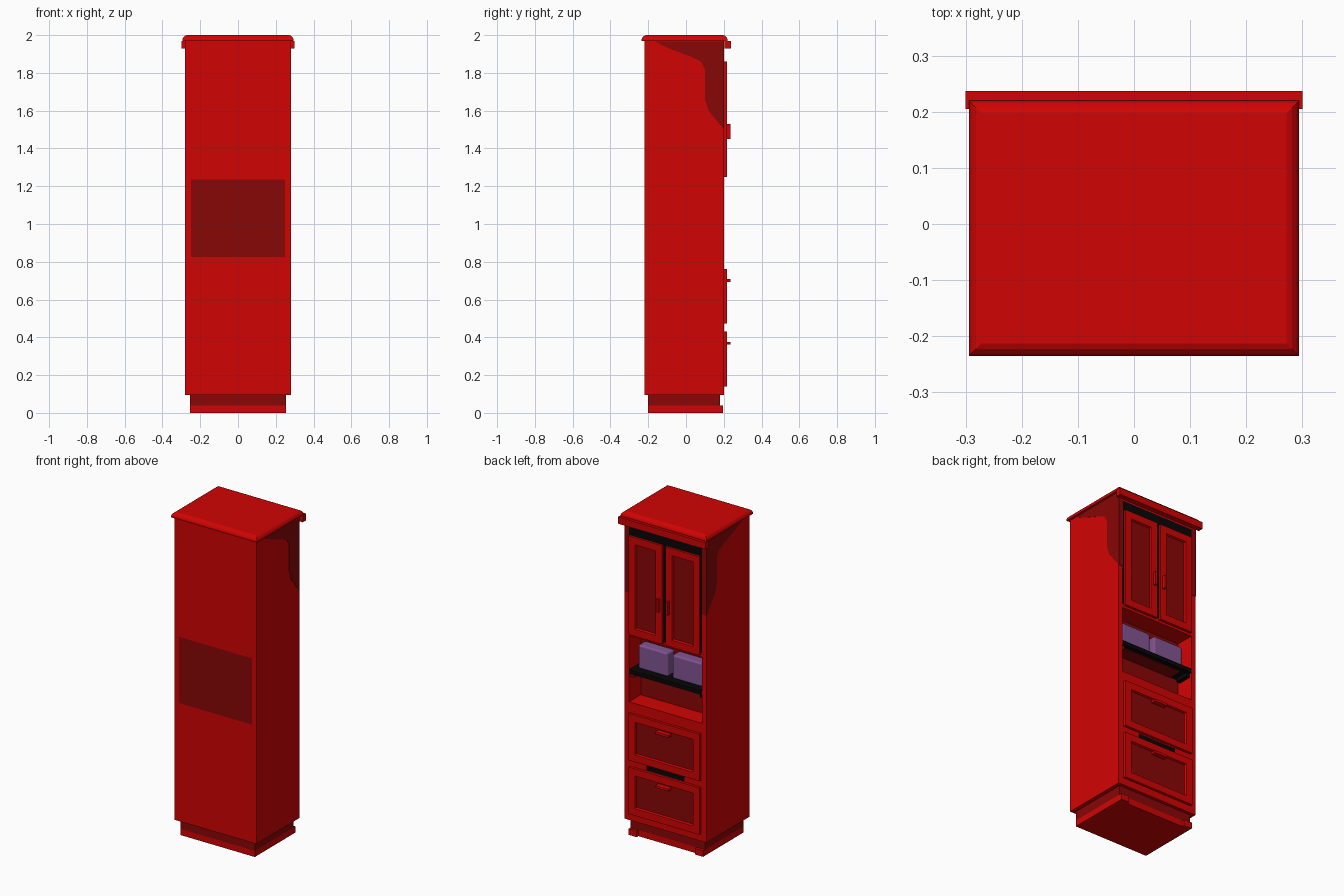
import bpy, bmesh
from mathutils import Vector

if "Cube" in bpy.data.objects:
    bpy.data.objects.remove(bpy.data.objects["Cube"], do_unlink=True)


def material(name, rgb):
    m = bpy.data.materials.new(name)
    m.use_nodes = True
    m.diffuse_color = (*rgb, 1)
    m.node_tree.nodes["Principled BSDF"].inputs["Base Color"].default_value = (*rgb, 1)
    return m


RED = material("red paint", (0.64, 0.001, 0.001))
DARK = material("dark red paint", (0.25, 0.002, 0.002))
BLACK = material("black", (0.002, 0.002, 0.002))
PURPLE = material("purple fabric", (0.22, 0.09, 0.29))


def finish(bm, name, *mats):
    mesh = bpy.data.meshes.new(name)
    bm.to_mesh(mesh)
    bm.free()
    for mat in mats:
        mesh.materials.append(mat)
    ob = bpy.data.objects.new(name, mesh)
    bpy.context.collection.objects.link(ob)
    return ob


def box_mesh(x, y, z):
    """Box from three (low, high) ranges."""
    bm = bmesh.new()
    bmesh.ops.create_cube(bm, size=1)
    for v in bm.verts:
        v.co = Vector([(r[0] + r[1]) / 2 + c * (r[1] - r[0])
                       for r, c in zip((x, y, z), v.co)])
    return bm


def box(name, x, y, z, mat=RED):
    return finish(box_mesh(x, y, z), name, mat)


def framed_panel(name, x, z):
    """Front with a raised border round a sunken darker panel."""
    bm = box_mesh(x, (0.2, 0.216), z)
    bm.normal_update()
    front = max(bm.faces, key=lambda f: f.normal.y)
    bmesh.ops.inset_region(bm, faces=[front], thickness=0.062)
    bmesh.ops.inset_region(bm, faces=[front], thickness=0.007, depth=-0.011)
    front.material_index = 1
    return finish(bm, name, RED, DARK)


def side_plate(name, x, outline, mat):
    """Thin plate on a side wall from a (y, z) outline."""
    bm = bmesh.new()
    face = bm.faces.new([bm.verts.new((x[0], y, z)) for y, z in outline])
    moved = bmesh.ops.extrude_face_region(bm, geom=[face])["geom"]
    bmesh.ops.translate(bm, vec=(x[1] - x[0], 0, 0),
                        verts=[g for g in moved if isinstance(g, bmesh.types.BMVert)])
    bmesh.ops.recalc_face_normals(bm, faces=bm.faces)
    return finish(bm, name, mat)


def span(side, a, b):
    """Range a..b on the given side of the centre."""
    return tuple(sorted((side * a, side * b)))


SIDES = ((1, "left"), (-1, "right"))
FULL = (-0.28, 0.28)
DEPTH = (-0.22, 0.2)
OPENING = (-0.25, 0.25)

# Carcass around the open niche
box("lower_carcass", FULL, DEPTH, (0.095, 0.825))
box("upper_carcass", FULL, DEPTH, (1.235, 1.97))
box("niche_back", OPENING, (-0.22, 0.085), (0.825, 1.235), DARK)

# Darker painted area on the upper sides, running round to the front
PATCH = [(-0.165, 1.966), (-0.08, 1.925), (0.02, 1.888), (0.08, 1.86), (0.1, 1.82),
         (0.1, 1.66), (0.12, 1.6), (0.16, 1.55), (0.201, 1.5), (0.201, 1.966)]
for side, word in SIDES:
    box(word + "_niche_wall", span(side, 0.25, 0.28), DEPTH, (0.825, 1.235))
    side_plate(word + "_side_patch", (side * 0.279, side * 0.2815), PATCH, DARK)
    box(word + "_stile_patch", span(side, 0.25, 0.28), (0.198, 0.2015), (1.5, 1.925), DARK)

# Plinth with a dark recess band, and front feet
box("plinth", (-0.255, 0.255), (-0.2, 0.18), (0, 0.038))
box("plinth_band", (-0.255, 0.255), (-0.2, 0.18), (0.038, 0.095), DARK)
for side, word in SIDES:
    box(word + "_foot", span(side, 0.2, 0.255), (0.18, 0.197), (0, 0.038))

# Top board with rounded upper edges, and the crown strip
bm = box_mesh((-0.294, 0.294), (-0.235, 0.22), (1.968, 2.0))
top_edges = [e for e in bm.edges if all(v.co.z > 1.99 for v in e.verts)]
bmesh.ops.bevel(bm, geom=top_edges, offset=0.022, segments=3, affect="EDGES", profile=0.4)
finish(bm, "top_board", RED)
box("crown_strip", (-0.3, 0.3), (0.205, 0.237), (1.928, 1.97))

# Dark gaps behind the doors and between the drawers
box("door_gap", OPENING, (0.198, 0.202), (1.26, 1.92), BLACK)
box("drawer_gap", (-0.13, 0.13), (0.198, 0.202), (0.435, 0.465), BLACK)

# Doors with upright handles
for side, word in SIDES:
    framed_panel(word + "_door", span(side, 0.012, 0.242), (1.25, 1.86))
    box(word + "_door_handle", span(side, 0.026, 0.04), (0.212, 0.236), (1.45, 1.53))

# Drawers with level handles
for word, z in (("lower", 0.14), ("upper", 0.472)):
    framed_panel(word + "_drawer", (-0.243, 0.243), (z, z + 0.29))
    box(word + "_drawer_handle", (-0.045, 0.045), (0.204, 0.236), (z + 0.222, z + 0.236))

# Shelf with a red underside, and its brackets
box("shelf", OPENING, (0.085, 0.2), (1.0, 1.025), BLACK)
box("shelf_underside", (-0.19, 0.25), (0.085, 0.172), (0.997, 1.001), DARK)
for (side, word), mat in zip(SIDES, (DARK, BLACK)):
    box(word + "_shelf_bracket", span(side, 0.225, 0.25), (0.1, 0.185), (0.975, 1.0), mat)

# Storage boxes with softened edges
for side, word in SIDES:
    bm = box_mesh(span(side, 0.015, 0.218), (0.087, 0.157), (1.025, 1.17))
    bmesh.ops.bevel(bm, geom=bm.edges[:], offset=0.01, segments=3,
                    affect="EDGES", profile=0.5)
    finish(bm, word + "_storage_box", PURPLE)
